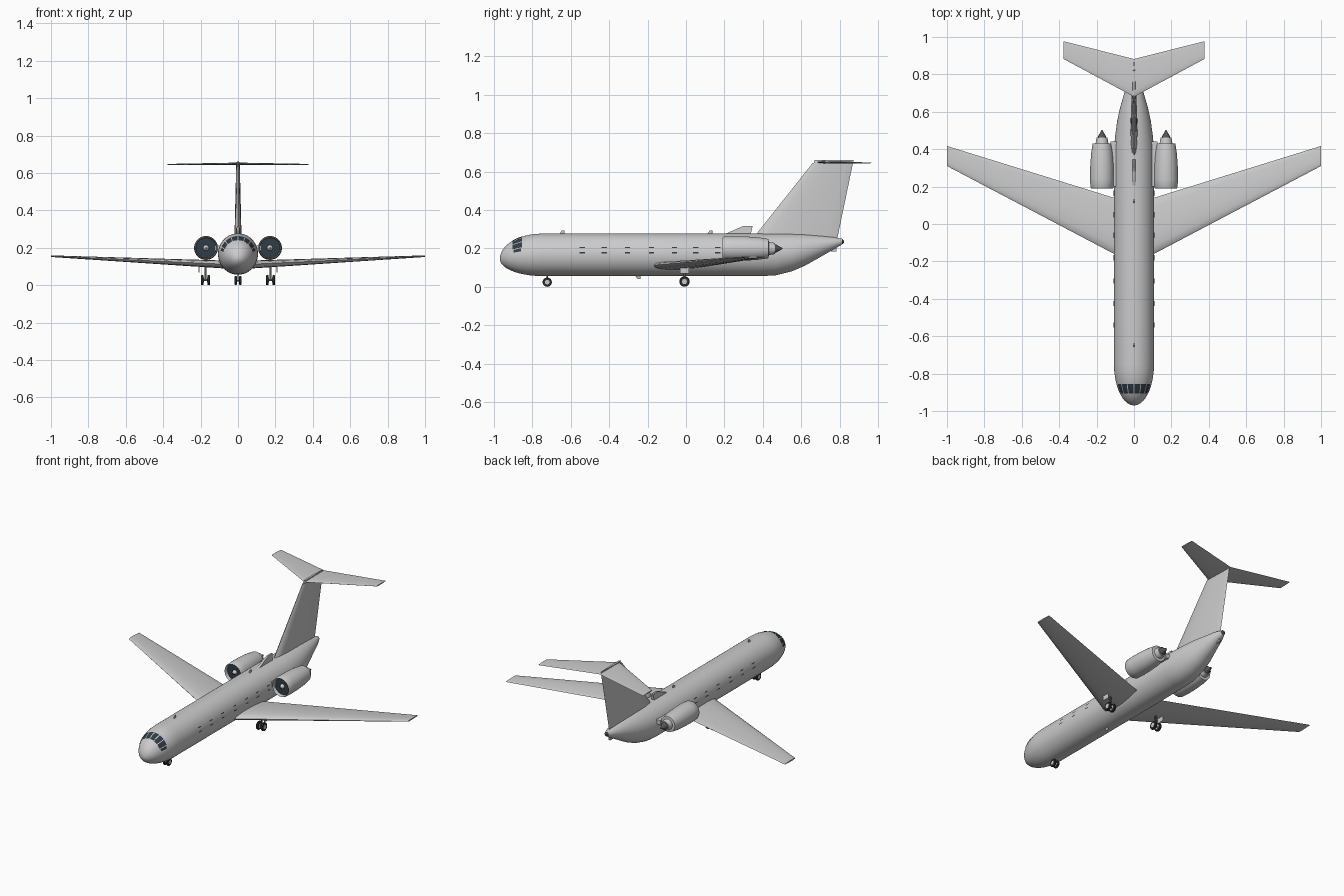
import bpy, bmesh
from math import sin, cos, pi, sqrt, radians

if "Cube" in bpy.data.objects:
    bpy.data.objects.remove(bpy.data.objects["Cube"], do_unlink=True)


def material(name, r, g, b):
    m = bpy.data.materials.new(name)
    m.use_nodes = True
    m.diffuse_color = (r, g, b, 1)
    m.node_tree.nodes["Principled BSDF"].inputs["Base Color"].default_value = (r, g, b, 1)
    return m


GREY = material("airframe grey", 0.6, 0.6, 0.6)
GLASS = material("dark glass", 0.03, 0.045, 0.06)
BLACK = material("rubber black", 0.03, 0.03, 0.03)
METAL = material("dark metal", 0.09, 0.09, 0.09)


def finish(bm, name, mat, mirror=False):
    me = bpy.data.meshes.new(name)
    bm.to_mesh(me)
    bm.free()
    me.materials.append(mat)
    ob = bpy.data.objects.new(name, me)
    bpy.context.collection.objects.link(ob)
    bpy.ops.object.select_all(action="DESELECT")
    ob.select_set(True)
    bpy.context.view_layer.objects.active = ob
    bpy.ops.object.shade_smooth_by_angle(angle=radians(35))
    if mirror:
        ob.modifiers.new("Mirror", "MIRROR")
    return ob


def loft(name, rings, mat, mirror=False):
    """Skin a row of closed cross-sections and cap both ends."""
    bm = bmesh.new()
    vs = [[bm.verts.new(p) for p in ring] for ring in rings]
    n = len(vs[0])
    for a, b in zip(vs, vs[1:]):
        for i in range(n):
            bm.faces.new((a[i], a[(i + 1) % n], b[(i + 1) % n], b[i]))
    bm.faces.new(vs[0])
    bm.faces.new(vs[-1])
    bmesh.ops.recalc_face_normals(bm, faces=bm.faces)
    return finish(bm, name, mat, mirror)


def lathe(name, x, z, profile, mat, mirror=True, n=32, axis="y"):
    """Turn (radius, position) pairs about a line along y, or along x at y = z[0]."""
    rings = []
    for r, t in profile:
        c = [(r * cos(2 * pi * i / n), r * sin(2 * pi * i / n)) for i in range(n)]
        if axis == "y":
            rings.append([(x + u, t, z + v) for u, v in c])
        else:
            rings.append([(x + t, z[0] + u, z[1] + v) for u, v in c])
    return loft(name, rings, mat, mirror)


def box(name, lo, hi, mat=GREY, mirror=False):
    ring = lambda z: [(lo[0], lo[1], z), (hi[0], lo[1], z), (hi[0], hi[1], z), (lo[0], hi[1], z)]
    return loft(name, [ring(lo[2]), ring(hi[2])], mat, mirror)


# Fuselage stations: y, half width, top, bottom
stations = []
for i in range(13):
    t = max(0.0008, (i / 12) ** 2)
    k = sqrt(1 - (1 - t) ** 2)
    stations.append((-0.97 + 0.22 * t, 0.107 * k, 0.145 + 0.132 * k, 0.145 - 0.089 * k))
stations += [(0.4, 0.107, 0.277, 0.056), (0.47, 0.101, 0.277, 0.06), (0.55, 0.09, 0.276, 0.08),
             (0.62, 0.075, 0.273, 0.11), (0.7, 0.052, 0.266, 0.155), (0.77, 0.033, 0.258, 0.195),
             (0.813, 0.014, 0.25, 0.22)]


def hull(y, a, off=0.0):
    """Point on the fuselage at y, with angle a measured from the top."""
    for s, e in zip(stations, stations[1:]):
        if y <= e[0]:
            break
    f = (y - s[0]) / (e[0] - s[0])
    w, top, bot = (s[k] + f * (e[k] - s[k]) for k in (1, 2, 3))
    return ((w + off) * sin(a), y, (top + bot) / 2 + ((top - bot) / 2 + off) * cos(a))


loft("fuselage", [[hull(s[0], 2 * pi * i / 48) for i in range(48)] for s in stations], GREY)
lathe("tail_tip", 0, 0.235, [(0.013, 0.805), (0.013, 0.815), (0.006, 0.822)], METAL, False, 16)


def patches(name, specs):
    """Thin plates that follow the fuselage: y range and angle range in degrees."""
    bm = bmesh.new()
    m = 5
    for y0, y1, a0, a1 in specs:
        g = [[bm.verts.new(hull(y0 + (y1 - y0) * i / m, radians(a0 + (a1 - a0) * j / m), 0.002))
              for j in range(m + 1)] for i in range(m + 1)]
        for i in range(m):
            for j in range(m):
                bm.faces.new((g[i][j], g[i][j + 1], g[i + 1][j + 1], g[i + 1][j]))
    return finish(bm, name, GLASS, True)


patches("cockpit_windows", [(-0.905, -0.855, a, a + 19) for a in (2, 24, 46)]
        + [(-0.9, -0.86, 68, 78)])
patches("cabin_windows", [(y - 0.014, y + 0.014, a, a + 3)
                          for y in (-0.54, -0.425, -0.305, -0.18, -0.06, 0.05, 0.165)
                          for a in (69, 83)])


# Wings and tail surfaces: airfoil sections given by leading edge, trailing edge and thickness
def airfoil(lead, trail, thick, n=8):
    out = []
    for i in range(2 * n):
        t = (1 - cos(pi * i / n)) / 2
        h = 2.6 * thick / 2 * sqrt(t) * (1 - t) + 0.04 * thick
        out.append((lead + (trail - lead) * t, h if i < n else -h))
    return out


def flat_section(x, z, lead, trail, thick):
    return [(x, y, z + h) for y, h in airfoil(lead, trail, thick)]


def fin_section(z, lead, trail, thick):
    return [(h, y, z) for y, h in airfoil(lead, trail, thick)]


loft("wing", [flat_section(0, 0.107, -0.216, 0.107, 0.042),
              flat_section(1, 0.155, 0.31, 0.417, 0.008)], GREY, True)
loft("tail_fin", [fin_section(0.235, 0.335, 0.785, 0.036),
                  fin_section(0.645, 0.66, 0.87, 0.018)], GREY)
loft("tailplane", [flat_section(0, 0.649, 0.68, 0.882, 0.012),
                   flat_section(0.376, 0.645, 0.882, 0.977, 0.006)], GREY, True)
loft("fin_cap", [fin_section(0.642, 0.665, 0.872, 0.016),
                 fin_section(0.66, 0.67, 0.872, 0.012)], GREY)

# Engines on the rear fuselage
EX, EZ = 0.171, 0.199
lathe("engine_nacelle", EX, EZ, [(0.053, 0.225), (0.055, 0.197), (0.058, 0.19), (0.062, 0.197),
      (0.064, 0.24), (0.063, 0.31), (0.058, 0.38), (0.05, 0.43), (0.03, 0.432)], GREY)
lathe("engine_fan", EX, EZ, [(0.054, 0.212), (0.054, 0.224)], GLASS)
lathe("fan_hub", EX, EZ, [(0.003, 0.194), (0.011, 0.2), (0.016, 0.214)], GREY)
lathe("exhaust_ring", EX, EZ, [(0.036, 0.42), (0.029, 0.463), (0.02, 0.463)], GREY)
lathe("exhaust_cone", EX, EZ, [(0.024, 0.455), (0.022, 0.467), (0.002, 0.503)], METAL)
box("engine_pylon", (0.08, 0.2, 0.185), (0.125, 0.44, 0.213), GREY, True)

# Dorsal intake and small aerials
loft("dorsal_intake", [[(x, y, 0.265) for x, y in ((-w, a), (w, a), (w, b), (-w, b))]
                       if low else [(x, y, 0.317) for x, y in ((-w, a), (w, a), (w, b), (-w, b))]
                       for low, w, a, b in ((True, 0.01, 0.18, 0.335), (False, 0.006, 0.3, 0.347))],
     GREY)
for name, y, z0, z1 in (("front_aerial", -0.645, 0.27, 0.293), ("rear_aerial", 0.125, 0.27, 0.293),
                        ("belly_aerial", -0.25, 0.062, 0.04)):
    loft(name, [fin_section(z0, y - 0.018, y + 0.012, 0.008),
                fin_section(z1, y - 0.002, y + 0.012, 0.005)], GREY)
box("tail_skid", (-0.006, 0.755, 0.185), (0.006, 0.785, 0.21))


# Landing gear: paired wheels, hubs, axle and leg
def wheel(name, x, y, r, w):
    h = w / 2
    lathe(name + "_tyre", x, (y, r), [(r * 0.55, -h), (r * 0.9, -h), (r, -h * 0.5), (r, h * 0.5),
          (r * 0.9, h), (r * 0.55, h)], BLACK, True, 24, "x")
    lathe(name + "_hub", x, (y, r), [(r * 0.5, -h - 0.001), (r * 0.5, h + 0.001)],
          GREY, True, 16, "x")


wheel("nose_wheel", 0.012, -0.723, 0.024, 0.011)
lathe("nose_axle", 0, (-0.723, 0.024), [(0.004, -0.014), (0.004, 0.014)], METAL, False, 12, "x")
box("nose_leg", (-0.004, -0.727, 0.02), (0.004, -0.719, 0.065), METAL)
for x in (0.157, 0.191):
    wheel("inner_wheel" if x < 0.17 else "outer_wheel", x, -0.008, 0.027, 0.014)
lathe("main_axle", 0.174, (-0.008, 0.027), [(0.005, -0.02), (0.005, 0.02)], METAL, True, 12, "x")
box("main_leg", (0.169, -0.013, 0.022), (0.179, -0.003, 0.115), METAL, True)
box("gear_door", (0.207, -0.032, 0.068), (0.21, 0.016, 0.1), GREY, True)
